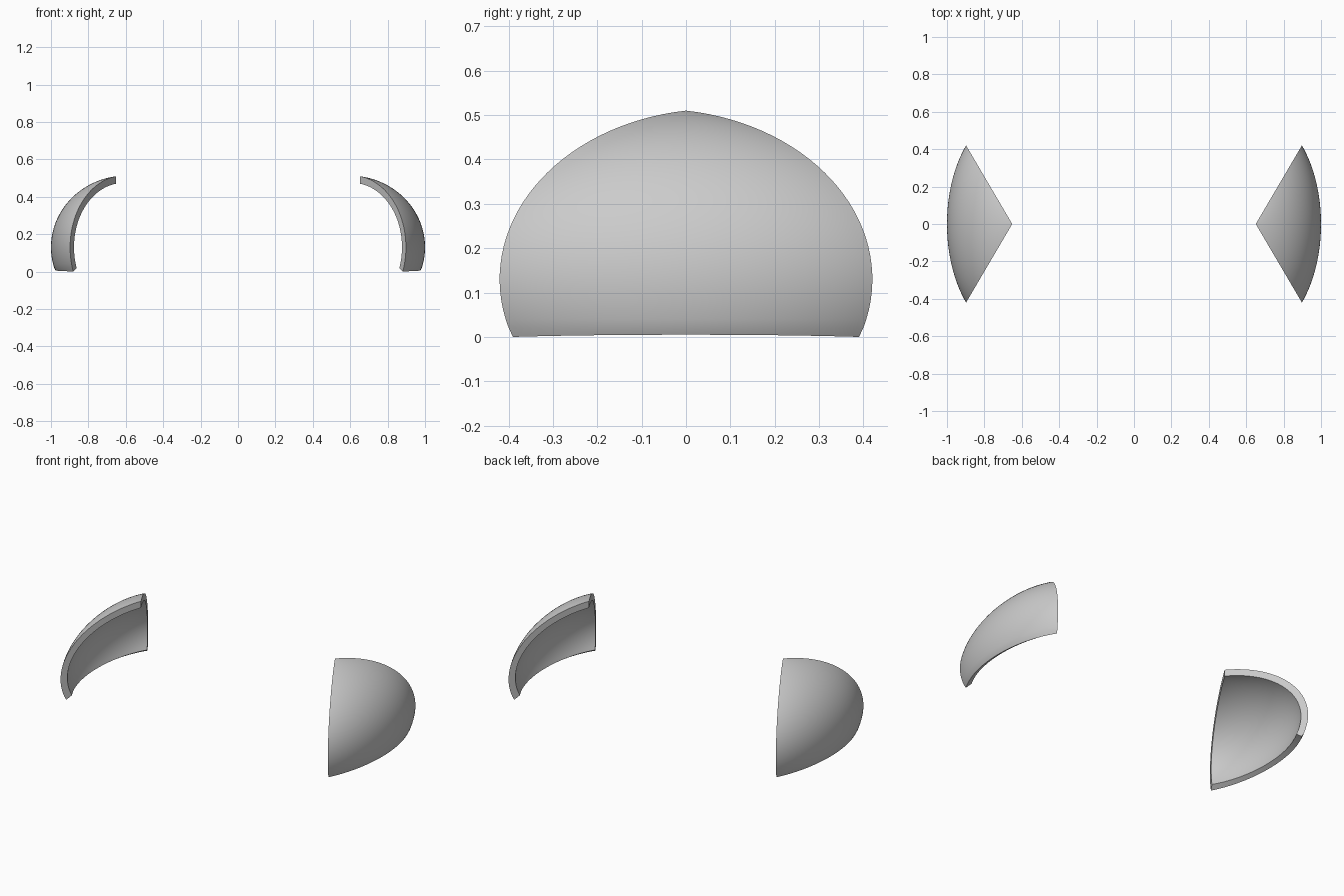
import bpy, bmesh, math

if "Cube" in bpy.data.objects:
    bpy.data.objects.remove(bpy.data.objects["Cube"])

AXIS_X = 0.651            # vertical axis where each wedge comes to a point
A, B = 0.349, 0.594       # half-widths of the stretched dome in x and y
MID_Z, HEIGHT = 0.13, 0.38
T0 = math.radians(8)      # slight slope at the peak
STEPS, SECTORS = 32, 40

grey = bpy.data.materials.new("plain grey")
grey.diffuse_color = (0.6, 0.6, 0.6, 1)
grey.use_nodes = True
grey.node_tree.nodes["Principled BSDF"].inputs["Base Color"].default_value = grey.diffuse_color


def arc(r_scale, height, end_z):
    """Dome profile as (radius, z) from the peak down to end_z."""
    t1 = math.acos((end_z - MID_Z) * math.cos(T0) / height)
    pts = []
    for i in range(STEPS + 1):
        t = T0 + (t1 - T0) * i / STEPS
        r = r_scale * (math.sin(t) - math.sin(T0)) / (1 - math.sin(T0))
        pts.append((r, MID_Z + height * math.cos(t) / math.cos(T0)))
    return pts


# Closed shell section: outer skin, turned-in lower lip, inner skin
outer = arc(1.0, HEIGHT, 0.02)
inner = arc(0.915, HEIGHT - 0.04, 0.02)
section = outer + [(0.928, 0.0)] + inner[::-1]
lip = len(outer)


def shell(name, side):
    bm = bmesh.new()
    rows = []
    for j in range(SECTORS + 1):
        u = 2 * j / SECTORS - 1
        phi = u * math.pi / 4
        row = []
        for k, (r, z) in enumerate(section):
            if k == lip:
                z += 0.005 * (1 - u * u)   # lip rises a little mid-span
            row.append(bm.verts.new((side * (AXIS_X + A * r * math.cos(phi)),
                                     B * r * math.sin(phi), z)))
        rows.append(row)
    n = len(section)
    for p, q in zip(rows, rows[1:]):
        for k in range(n - 1):
            bm.faces.new((p[k], p[k + 1], q[k + 1], q[k]))
    # flat cut faces at both ends, as strips between the skins
    for row in (rows[0], rows[-1]):
        for k in range(STEPS):
            bm.faces.new((row[k], row[k + 1], row[n - 2 - k], row[n - 1 - k]))
        bm.faces.new((row[lip - 1], row[lip], row[lip + 1]))
    bmesh.ops.remove_doubles(bm, verts=bm.verts, dist=1e-5)
    bmesh.ops.recalc_face_normals(bm, faces=bm.faces)
    mesh = bpy.data.meshes.new(name)
    bm.to_mesh(mesh)
    bm.free()
    mesh.materials.append(grey)
    ob = bpy.data.objects.new(name, mesh)
    bpy.context.collection.objects.link(ob)
    bpy.ops.object.select_all(action='DESELECT')
    ob.select_set(True)
    bpy.context.view_layer.objects.active = ob
    bpy.ops.object.shade_smooth_by_angle(angle=math.radians(35))


# Matching left and right dome wedges
shell("left_shell", -1)
shell("right_shell", 1)
